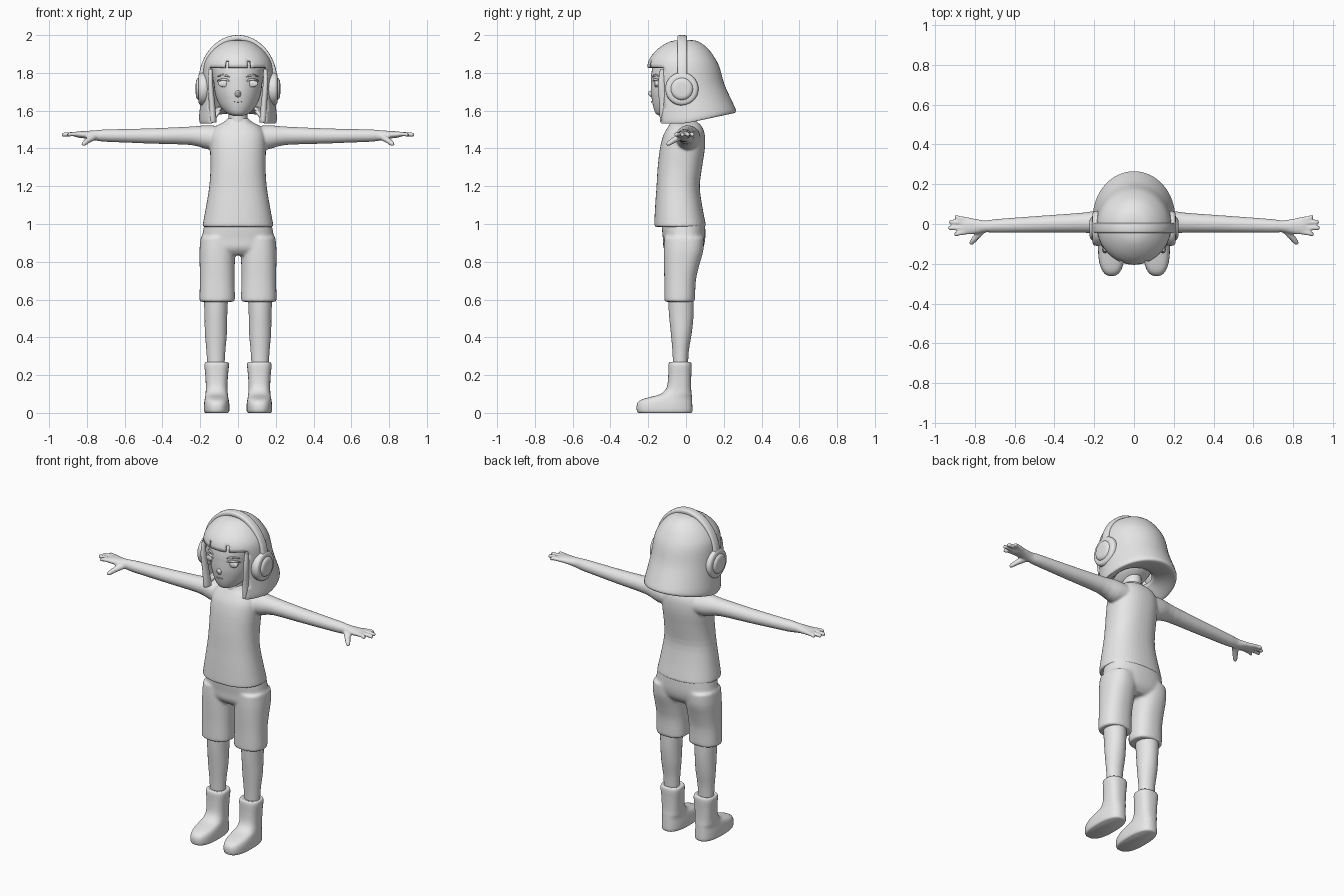
import bpy, bmesh, math
from mathutils import Vector

cube = bpy.data.objects.get("Cube")
if cube:
    bpy.data.objects.remove(cube, do_unlink=True)

grey = bpy.data.materials.new("plain grey")
grey.use_nodes = True
grey.diffuse_color = (0.8, 0.8, 0.8, 1)
grey.node_tree.nodes["Principled BSDF"].inputs["Base Color"].default_value = (0.8, 0.8, 0.8, 1)

parts = []
X, Y, Z = Vector((1, 0, 0)), Vector((0, 1, 0)), Vector((0, 0, 1))
SIDES = ((1, "left"), (-1, "right"))


def smooth_rows(rows, steps=3):
    """Catmull-Rom interpolation between profile rows."""
    out = []
    for i in range(len(rows) - 1):
        four = [rows[max(0, min(len(rows) - 1, i + k))] for k in (-1, 0, 1, 2)]
        for s in range(steps):
            t = s / steps
            out.append([0.5 * (2 * b + (c - a) * t + (2 * a - 5 * b + 4 * c - d) * t * t
                               + (3 * b - a - 3 * c + d) * t ** 3) for a, b, c, d in zip(*four)])
    return out + [list(rows[-1])]


def loft(name, rings, remove=None):
    """Skin a list of point rings, optionally removing faces by a rule."""
    bm = bmesh.new()
    loops = [[bm.verts.new(p) for p in ring] for ring in rings]
    n = len(loops[0])
    for a, b in zip(loops, loops[1:]):
        for i in range(n):
            bm.faces.new((a[i], a[(i + 1) % n], b[(i + 1) % n], b[i]))
    bm.faces.new(loops[0])
    bm.faces.new(loops[-1])
    bmesh.ops.recalc_face_normals(bm, faces=bm.faces)
    if remove:
        gone = [f for f in bm.faces if remove(f.calc_center_median())]
        bmesh.ops.delete(bm, geom=gone, context='FACES')
    mesh = bpy.data.meshes.new(name)
    bm.to_mesh(mesh)
    bm.free()
    mesh.materials.append(grey)
    ob = bpy.data.objects.new(name, mesh)
    bpy.context.collection.objects.link(ob)
    parts.append(ob)
    return ob


def oval(centre, u, v, ru, rv, n, power=2):
    ring = []
    for i in range(n):
        a = math.tau * i / n
        c, s = math.cos(a), math.sin(a)
        c = math.copysign(abs(c) ** (2 / power), c)
        s = math.copysign(abs(s) ** (2 / power), s)
        ring.append(Vector(centre) + u * ru * c + v * rv * s)
    return ring


def tube(name, rows, direction=None, n=24, power=2):
    """Rows are x, y, z, sideways radius, upward radius."""
    d = direction or (Vector(rows[-1][:3]) - Vector(rows[0][:3])).normalized()
    u = d.cross(Y if abs(d.z) > 0.8 else Z).normalized()
    v = u.cross(d)
    return loft(name, [oval(r[:3], u, v, r[3], r[4], n, power) for r in smooth_rows(rows)])


def upright(name, rows, cx=0, n=40, power=2):
    """Rows are z, front y, back y, half width."""
    return tube(name, [(cx, (f + b) / 2, z, w, (b - f) / 2) for z, f, b, w in rows], Z, n, power)


def fuse(name, obs, voxel, repeat):
    """Blend overlapping closed parts into one soft skin."""
    bpy.ops.object.select_all(action='DESELECT')
    for o in obs:
        o.select_set(True)
    bpy.context.view_layer.objects.active = obs[0]
    for o in obs[1:]:
        parts.remove(o)
    bpy.ops.object.join()
    obs[0].name = name
    m = obs[0].modifiers.new("blend", 'REMESH')
    m.mode, m.voxel_size, m.use_smooth_shade = 'VOXEL', voxel, True
    m = obs[0].modifiers.new("soften", 'SMOOTH')
    m.factor, m.iterations = 0.5, repeat


# Shirt, arms and hands
body = [upright("shirt", [(.985, -.165, .105, .185), (1.0, -.168, .104, .186), (1.1, -.163, .085, .168),
                          (1.2, -.156, .073, .152), (1.3, -.15, .085, .146), (1.4, -.138, .1, .148),
                          (1.47, -.12, .1, .145), (1.515, -.095, .085, .12), (1.54, -.08, .06, .075),
                          (1.56, -.075, .04, .055)], power=2.3)]
for s, side in SIDES:
    arm = [(.08, .01, 1.455, .07, .06), (.16, .01, 1.459, .064, .064), (.25, .007, 1.467, .051, .049),
           (.45, 0, 1.466, .043, .041), (.6, -.006, 1.467, .038, .036), (.7, -.01, 1.468, .034, .033),
           (.75, -.012, 1.469, .03, .028), (.8, -.012, 1.472, .039, .021), (.85, -.01, 1.474, .043, .016),
           (.868, -.01, 1.474, .036, .01)]
    body.append(tube(side + "_arm", [(s * r[0],) + r[1:] for r in arm], X * s))
    for y0, x1, y1 in ((.022, .902, .036), (.002, .93, .011), (-.019, .935, -.02), (-.04, .905, -.053)):
        body.append(tube(side + "_finger", [(s * .83, y0, 1.474, .012, .012), (s * .88, (y0 + y1) / 2, 1.476, .012, .012),
                                            (s * (x1 - .008), y1, 1.473, .0115, .011), (s * x1, y1, 1.472, .006, .006)], n=12))
    body.append(tube(side + "_thumb", [(s * .76, -.03, 1.462, .018, .018), (s * .79, -.062, 1.445, .017, .016),
                                       (s * .815, -.092, 1.426, .013, .013), (s * .824, -.102, 1.42, .007, .007)], n=12))
fuse("shirt_arms_and_hands", body, .006, 6)

# Shorts
shorts = [upright("hips", [(.835, -.09, .06, .12), (.87, -.118, .09, .18), (.92, -.122, .102, .19),
                           (.98, -.128, .102, .182), (1.01, -.125, .1, .175)], power=2.3)]
for s, side in SIDES:
    shorts.append(upright(side + "_shorts_leg", [(.588, -.112, .045, .09), (.6, -.115, .048, .094),
                                                 (.7, -.115, .052, .092), (.78, -.117, .07, .093),
                                                 (.86, -.118, .092, .094), (.93, -.115, .095, .088)], s * .11, power=2.3))
fuse("shorts", shorts, .008, 8)

# Legs and boots
for s, side in SIDES:
    upright(side + "_leg", [(.24, -.068, .01, .045), (.33, -.072, .015, .05), (.42, -.08, .03, .058),
                            (.52, -.09, .04, .06), (.62, -.095, .04, .065)], s * .117)
    upright(side + "_boot", [(0, -.25, .028, .06), (.01, -.26, .034, .067), (.045, -.26, .033, .067),
                             (.068, -.24, .032, .064), (.084, -.19, .031, .061), (.1, -.135, .03, .059),
                             (.135, -.102, .027, .057), (.2, -.094, .028, .06), (.252, -.093, .03, .065),
                             (.268, -.087, .024, .059), (.266, -.075, .012, .048)], s * .113, power=2.5)

# Neck and head
upright("neck", [(1.5, -.085, .045, .06), (1.56, -.08, .04, .05), (1.64, -.08, .04, .05)])
upright("head", [(1.573, -.14, -.06, .025), (1.585, -.16, -.01, .058), (1.62, -.173, .06, .092),
                 (1.66, -.181, .1, .112), (1.7, -.186, .12, .123), (1.75, -.186, .13, .129),
                 (1.8, -.183, .13, .138), (1.86, -.165, .12, .135), (1.92, -.1, .08, .08)])
tube("nose", [(0, -.17, 1.688, .022, .024), (0, -.188, 1.69, .014, .016), (0, -.201, 1.692, .005, .006)], -Y, 16)
tube("mouth", [(-.02, -.178, 1.648, .003, .001), (0, -.182, 1.647, .004, .003), (.02, -.178, 1.648, .003, .001)], X, 10)
for s, side in SIDES:
    def face_curve(name, points, r):
        tube(side + name, [(s * x, y, z, r * k, r * k) for (x, y, z), k in zip(points, (.4, 1, 1, .4))], X * s, 10)
    tube(side + "_eye", [(s * .062, -.135, 1.743, .036, .02), (s * .072, -.161, 1.743, .034, .018),
                         (s * .073, -.166, 1.743, .022, .011), (s * .073, -.168, 1.743, .004, .003)], -Y, 20)
    face_curve("_eyelash", [(.038, -.174, 1.75), (.058, -.17, 1.763), (.085, -.158, 1.764), (.112, -.135, 1.757)], .006)
    face_curve("_eyebrow", [(.04, -.176, 1.776), (.06, -.17, 1.785), (.085, -.156, 1.788), (.108, -.137, 1.78)], .005)

# Hair: a bell-shaped shell, open around the face, with its hem curled inwards
FRINGE = 1.828
hair_rows = [(1.975, -.02, .02, .015, 0), (1.966, -.085, .065, .07, 0), (1.93, -.145, .115, .125, 0),
             (1.88, -.19, .152, .166, 0), (FRINGE, -.205, .178, .184, 0), (1.74, -.202, .203, .19, 0),
             (1.66, -.2, .235, .196, .01), (1.59, -.2, .26, .204, .025), (1.545, -.198, .264, .206, .05),
             (1.533, -.19, .25, .195, .055), (1.56, -.15, .2, .15, .04), (1.61, -.11, .1, .1, .01)]
rings = []
for z, f, b, w, lift in smooth_rows(hair_rows):
    ring = oval((0, (f + b) / 2, z), X, Y, w, (b - f) / 2, 64)
    for p in ring:
        p.z += lift * max(0, p.y / .26)
    rings.append(ring)


def face_opening(c):
    around = abs(math.atan2(c.x, .01 - c.y))
    notch = c.y < -.1 and .058 < abs(c.x) < .074 and c.z < FRINGE + .035
    return notch or (c.z < FRINGE and around < math.radians(48))


hair = loft("hair", rings, face_opening)
shell = hair.modifiers.new("thickness", 'SOLIDIFY')
shell.thickness, shell.offset = .014, -1
for s, side in SIDES:
    tube(side + "_hair_lock", [(s * .145, -.125, 1.82, .01, .012), (s * .146, -.128, 1.74, .014, .02),
                               (s * .138, -.118, 1.64, .016, .024), (s * .133, -.108, 1.55, .019, .03),
                               (s * .133, -.107, 1.537, .016, .026)], Z, 16)

# Headphones
band = []
for i in range(49):
    a = math.pi * i / 48
    out = Vector((math.cos(a), 0, math.sin(a)))
    centre = (.193 * out.x, -.02, 1.755 + .23 * out.z)
    band.append(oval(centre, Y, out, .026, .015, 20, 3.5))
loft("headband", band)
for s, side in SIDES:
    for name, rows in (("_ear_cushion", ((.155, .075), (.17, .086), (.195, .087), (.207, .078), (.21, .06))),
                       ("_ear_cap", ((.2, .06), (.213, .057), (.222, .044), (.224, .02)))):
        tube(side + name, [(s * x, -.022, 1.715, r, r) for x, r in rows], X * s, 40)

# Smooth shading with sharp hems
bpy.ops.object.select_all(action='DESELECT')
for o in parts:
    o.select_set(True)
bpy.context.view_layer.objects.active = parts[0]
bpy.ops.object.shade_smooth_by_angle(angle=math.radians(50))
